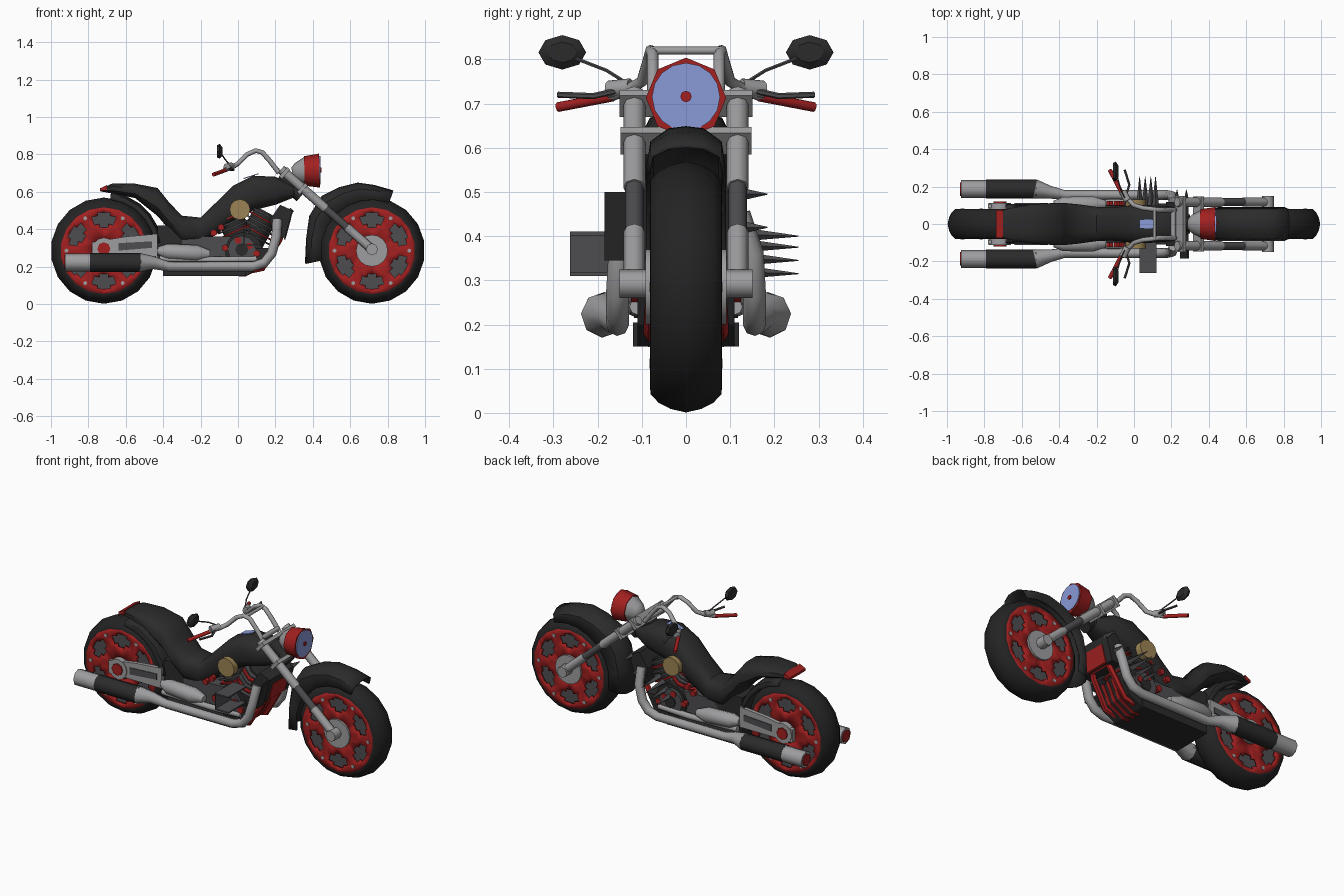
import bpy, bmesh, math
from mathutils import Vector as V

if "Cube" in bpy.data.objects:
    bpy.data.objects.remove(bpy.data.objects["Cube"])


def material(name, r, g, b):
    m = bpy.data.materials.new(name)
    m.diffuse_color = (r, g, b, 1)
    m.use_nodes = True
    m.node_tree.nodes["Principled BSDF"].inputs["Base Color"].default_value = m.diffuse_color
    return m


BLACK = material("black paint", .024, .024, .025)
TYRE = material("tyre rubber", .017, .017, .017)
DARK = material("dark metal", .075, .072, .078)
GREY = material("grey metal", .34, .34, .35)
RED = material("red paint", .36, .014, .014)
BLUE = material("blue glass", .25, .32, .68)
GOLD = material("brass", .33, .23, .09)


def build(name, verts, faces, mat, angle=35):
    me = bpy.data.meshes.new(name)
    bm = bmesh.new()
    vs = [bm.verts.new(v) for v in verts]
    for f in faces:
        bm.faces.new([vs[i] for i in f])
    bmesh.ops.recalc_face_normals(bm, faces=bm.faces)
    for f in bm.faces:
        f.smooth = True
    bm.to_mesh(me)
    bm.free()
    me.set_sharp_from_angle(angle=math.radians(angle))
    me.materials.append(mat)
    ob = bpy.data.objects.new(name, me)
    bpy.context.collection.objects.link(ob)
    return ob


def skin(rings, closed=True, caps=True):
    """Bridge equal-sized point rings into vertices and faces."""
    n = len(rings[0])
    faces = []
    for i in range(len(rings) - 1):
        for j in range(n if closed else n - 1):
            k = (j + 1) % n
            faces.append((i * n + j, i * n + k, (i + 1) * n + k, (i + 1) * n + j))
    if caps:
        faces += [tuple(range(n)), tuple(range((len(rings) - 1) * n, len(rings) * n))]
    return [p for r in rings for p in r], faces


def tube(name, pts, radii, mat, sides=8, caps=True, angle=50):
    """Round pipe or lathe along a path, with a radius for each point."""
    pts = [V(p) for p in pts]
    if not isinstance(radii, (list, tuple)):
        radii = [radii] * len(pts)
    rings, n = [], None
    for i, p in enumerate(pts):
        t = (pts[min(i + 1, len(pts) - 1)] - pts[max(i - 1, 0)]).normalized()
        if n is None:
            n = V((0, 0, 1)) if abs(t.z) < .9 else V((1, 0, 0))
        n = (n - t * n.dot(t)).normalized()
        b = t.cross(n)
        rings.append([p + radii[i] * (n * math.cos(a) + b * math.sin(a))
                      for a in (2 * math.pi * k / sides for k in range(sides))])
    return build(name, *skin(rings, True, caps), mat, angle)


def axle(name, x, z, y0, y1, r, mat, sides=16):
    return tube(name, [(x, y0, z), (x, y1, z)], r, mat, sides)


def prism(name, outline, y0, y1, mat):
    return build(name, *skin([[(x, y, z) for x, z in outline] for y in (y0, y1)]), mat, 20)


def box(name, x0, x1, y0, y1, z0, z1, mat):
    return prism(name, [(x0, z0), (x1, z0), (x1, z1), (x0, z1)], y0, y1, mat)


def fender(name, pairs, w):
    """Curved shell from (outer x, z, inner x, z) stations."""
    rings = []
    for ox, oz, ix, iz in pairs:
        half = [(0, w), (.65, w * .9), (.95, w * .45)]
        sec = half + [(1, 0)] + [(t, -y) for t, y in reversed(half)]
        rings.append([(ix + (ox - ix) * t, y, iz + (oz - iz) * t) for t, y in sec])
    ob = build(name, *skin(rings, False, False), BLACK, 40)
    m = ob.modifiers.new("thickness", "SOLIDIFY")
    m.thickness, m.offset = .008, 0


def rim(name, x, s):
    """Red wheel face with six oblong windows."""
    radii, n = (.06, .125, .145, .19, .205, .236), 36
    rings = [[(x + r * math.cos(2 * math.pi * k / n), s * .074, .285 + r * math.sin(2 * math.pi * k / n))
              for k in range(n)] for r in radii]
    v, f = skin(rings, True, False)
    window = {2: (1, 2, 3, 4), 1: (2, 3), 3: (2, 3)}
    keep = [q for i, q in enumerate(f) if i % 6 not in window.get(i // n, ())]
    ob = build(name, v, keep, RED)
    m = ob.modifiers.new("thickness", "SOLIDIFY")
    m.thickness, m.offset = .012, 0


# Wheels
for label, cx in (("front", .716), ("rear", -.717)):
    half = [(.081, .232), (.08, .243), (.062, .262), (.035, .276)]
    prof = [(-y, r) for y, r in half] + [(0, .284)] + half[::-1]
    tube(label + "_tyre", [(cx, y, .285) for y, r in prof], [r for y, r in prof], TYRE, 18, False, 40)
    axle(label + "_wheel_core", cx, .285, -.055, .055, .238, DARK, 18)
    for s in (1, -1):
        rim(label + "_rim", cx, s)
        for k in range(6):
            a = math.pi / 3 * k
            axle("rim_bolt", cx + .2 * math.cos(a), .285 + .2 * math.sin(a), s * .07, s * .083, .011, GREY, 6)


def leg(z, s=0):
    """Point on the fork axis at height z."""
    return (.716 - (z - .292) * 1.135, s * .117, z)


for s in (1, -1):
    # Hubs
    axle("front_hub", .716, .285, s * .05, s * .092, .085, GREY)
    axle("front_axle_end", .716, .292, s * .08, s * .15, .032, GREY, 8)
    axle("rear_hub", -.717, .295, s * .05, s * .113, .06, GREY, 12)
    axle("rear_axle_cap", -.717, .295, s * .11, s * .12, .035, RED, 8)

    # Front fork
    tube("fork_lower", [leg(.292, s), leg(.41, s)], .024, GREY)
    tube("fork_slider", [leg(.41, s), leg(.51, s)], .021, DARK)
    tube("fork_upper", [leg(.51, s), leg(.72, s)], .025, GREY)

    # Handlebar, grips, levers and mirrors
    bar = [(.22, .075, .70), (.17, .075, .765), (.13, .075, .810), (.095, .08, .820), (.05, .085, .800),
           (0, .10, .75), (-.03, .13, .732), (-.07, .17, .717)]
    tube("handlebar", [(x, s * y, z) for x, y, z in bar], .013, GREY)
    tube("grip", [(-.065, s * .165, .716), (-.13, s * .29, .692)], .011, RED)
    tube("control_housing", [(-.035, s * .125, .737), (-.06, s * .175, .732)], .02, GREY)
    tube("lever", [(-.04, s * .16, .728), (-.025, s * .21, .717), (-.05, s * .29, .72)], .007, DARK, 6)
    tube("mirror_stem", [(-.05, s * .14, .75), (-.07, s * .18, .775), (-.095, s * .27, .81)], .004, DARK, 5)
    rings = [[(-.1 + dx, s * .28 + k * .054 * math.cos(a), .816 + k * .039 * math.sin(a))
              for a in (math.pi / 4 * i for i in range(8))] for dx, k in ((-.012, .85), (.002, 1), (.016, .6))]
    build("mirror", *skin(rings), BLACK)

    # Exhaust
    pipe = [(.21, .12, .45), (.205, .15, .36), (.18, .155, .27), (.14, .155, .22), (.08, .155, .2),
            (-.37, .155, .2), (-.45, .17, .22), (-.53, .187, .222)]
    tube("exhaust_pipe", [(x, s * y, z) for x, y, z in pipe], [.026] * 6 + [.034, .052], GREY)
    tube("muffler", [(-.52, s * .187, .222), (-.79, s * .187, .222)], .05, BLACK, 8)
    tube("muffler_tip", [(-.79, s * .187, .222), (-.925, s * .187, .222)], .048, GREY, 8)
    tube("muffler_outlet", [(-.92, s * .187, .222), (-.93, s * .187, .222)], .036, RED, 8)

    # Swingarm, side canister and frame rail
    prism("swingarm", [(-.78, .255), (-.43, .255), (-.43, .375), (-.6, .36), (-.78, .33)], s * .086, s * .108, GREY)
    prism("swingarm_slot", [(-.64, .285), (-.46, .3), (-.46, .335), (-.64, .325)], s * .106, s * .112, DARK)
    tube("side_canister", [(-.43, s * .105, .285), (-.38, s * .105, .28), (-.22, s * .105, .27), (-.15, s * .105, .265)],
         [.02, .042, .045, .022], GREY, 10)
    tube("lower_frame_rail", [(-.42, s * .11, .24), (-.1, s * .115, .235), (.1, s * .11, .24)], .018, GREY)

    # Engine sides
    axle("air_cleaner", .01, .505, s * .09, s * .13, .055, GOLD, 12)
    axle("crankcase_cover", .02, .29, s * .09, s * .118, .075, DARK, 12)
    axle("cover_plate", .02, .29, s * .116, s * .125, .035, BLACK, 8)
    for x, z in ((-.07, .3), (.06, .31), (.0, .34), (.1, .27), (-.13, .38), (-.09, .41)):
        axle("engine_bolt", x, z, s * .1, s * .124, .019, RED, 6)
    tube("down_tube", [(.25, s * .04, .42), (.22, s * .07, .34), (.13, s * .08, .19), (.0, s * .08, .165)], .017, RED, 6)

# Fork clamps and handlebar crossbars
for z, w in ((.702, .15), (.618, .148)):
    d, n = V((-.75, .661)), V((.661, .75))
    c = V((leg(z)[0], z))
    prism("fork_clamp", [tuple(c + d * a + n * b) for a, b in ((-.01, -.035), (.01, -.035), (.01, .03), (-.01, .03))],
          -w, w, GREY)
tube("handlebar_crossbar", [(.11, -.08, .82), (.11, .08, .82)], .009, GREY)
tube("handlebar_mount", [(.21, -.08, .715), (.21, .08, .715)], .014, GREY)
tube("steering_neck", [(.22, 0, .68), (.34, 0, .58)], .04, BLACK)

# Headlight
tube("headlight_bowl", [(.29, 0, .70), (.31, 0, .703), (.365, 0, .710)], [.03, .05, .078], GREY)
tube("headlight_ring", [(.355, 0, .711), (.436, 0, .713)], [.079, .091], RED)
tube("headlight_lens", [(.43, 0, .715), (.441, 0, .715)], .077, BLUE, 16)
tube("headlight_bulb", [(.44, 0, .716), (.446, 0, .716)], .013, RED)

# Tank, seat and tail in one loft: x, bottom, top, half width
stations = [(-.735, .602, .614, .065), (-.67, .59, .645, .085), (-.55, .566, .643, .108), (-.43, .47, .62, .115),
            (-.37, .40, .545, .115), (-.30, .33, .472, .108), (-.2, .32, .462, .094), (-.12, .37, .54, .09),
            (-.03, .43, .63, .1), (.08, .50, .686, .104), (.2, .53, .68, .095), (.3, .57, .63, .05)]
rings = []
for x, lo, hi, w in stations:
    sec = []
    for i in range(12):
        a = 2 * math.pi * (i + .5) / 12
        c, h = math.cos(a), math.sin(a)
        sec.append((x, w * math.copysign(abs(c) ** .7, c),
                    (lo + hi) / 2 + (hi - lo) / 2 * math.copysign(min(1, abs(h) ** .7 * 1.025), h)))
    rings.append(sec)
build("tank_and_seat", *skin(rings), BLACK, 45)
prism("tank_gauge", [(.03, .668), (.11, .694), (.11, .699), (.03, .673)], -.025, .025, BLUE)
prism("tail_light", [(-.738, .604), (-.70, .61), (-.70, .636), (-.738, .618)], -.075, .075, RED)

# Fenders, reaching down onto the tyres
outer = [(.83, .603), (.73, .632), (.64, .645), (.54, .62), (.45, .575), (.385, .47), (.368, .35), (.362, .215)]
hub = V((.716, .285))
pairs = []
for p in outer:
    q = hub + (V(p) - hub).normalized() * .272
    pairs.append((*p, *q))
fender("front_fender", pairs, .086)
arc = [(math.cos(a), math.sin(a)) for a in (math.radians(k) for k in range(8, 84, 15))]
fender("rear_fender", [(-.717 + .312 * c, .285 + .312 * h, -.717 + .276 * c, .285 + .276 * h) for c, h in arc], .1)

# Engine block and frame
box("belly_pan", -.4, .04, -.12, .12, .15, .205, BLACK)
prism("belly_front", [(.04, .15), (.13, .2), (.18, .3), (.04, .3)], -.11, .11, BLACK)
box("gearbox", -.3, -.04, -.085, .085, .2, .36, DARK)
box("frame_centre", -.43, -.25, -.085, .085, .2, .42, BLACK)
axle("crankcase", .03, .285, -.1, .1, .1, BLACK, 14)
prism("radiator", [(.19, .345), (.25, .355), (.292, .5), (.225, .53), (.17, .45)], -.118, .118, BLACK)
prism("radiator_face", [(.235, .35), (.258, .36), (.285, .46), (.268, .46)], -.075, .075, RED)
# Red ribs under the engine
for y in (-.04, 0, .04):
    prism("belly_rib", [(.0, .146), (.04, .146), (.135, .198), (.187, .3), (.17, .3), (.12, .2)], y - .01, y + .01, RED)

# Two finned cylinders in a V
for label, lean in (("front", .5), ("rear", -.42)):
    u = V((math.sin(lean), 0, math.cos(lean)))
    base = V((.04, 0, .28))
    tube(label + "_cylinder", [base, base + u * .24], .07, BLACK, 10)
    for i in range(6):
        p = base + u * (.09 + i * .026)
        tube(label + "_cylinder_fin", [p, p + u * .009], .095, (DARK, RED, DARK)[i % 3], 8)

# Thin pointed cooling blades and intake plates
for x, z in ((.03, .32), (.06, .35), (.09, .38), (.115, .405)):
    tube("cooling_blade", [(x, .09, z), (x, .255, z - .005)], [.02, .001], DARK, 4)
for x, z in ((.23, .42), (.28, .495)):
    tube("radiator_blade", [(x, .1, z), (x, .185, z)], [.02, .001], DARK, 4)
box("intake_plate_top", .03, .12, -.262, -.09, .402, .41, DARK)
box("intake_plate_bottom", .03, .12, -.262, -.09, .31, .318, DARK)
box("intake_plate_rear", .03, .036, -.262, -.09, .31, .41, DARK)
prism("radiator_shield", [(.245, .345), (.253, .345), (.295, .5), (.287, .5)], -.185, -.118, BLACK)
